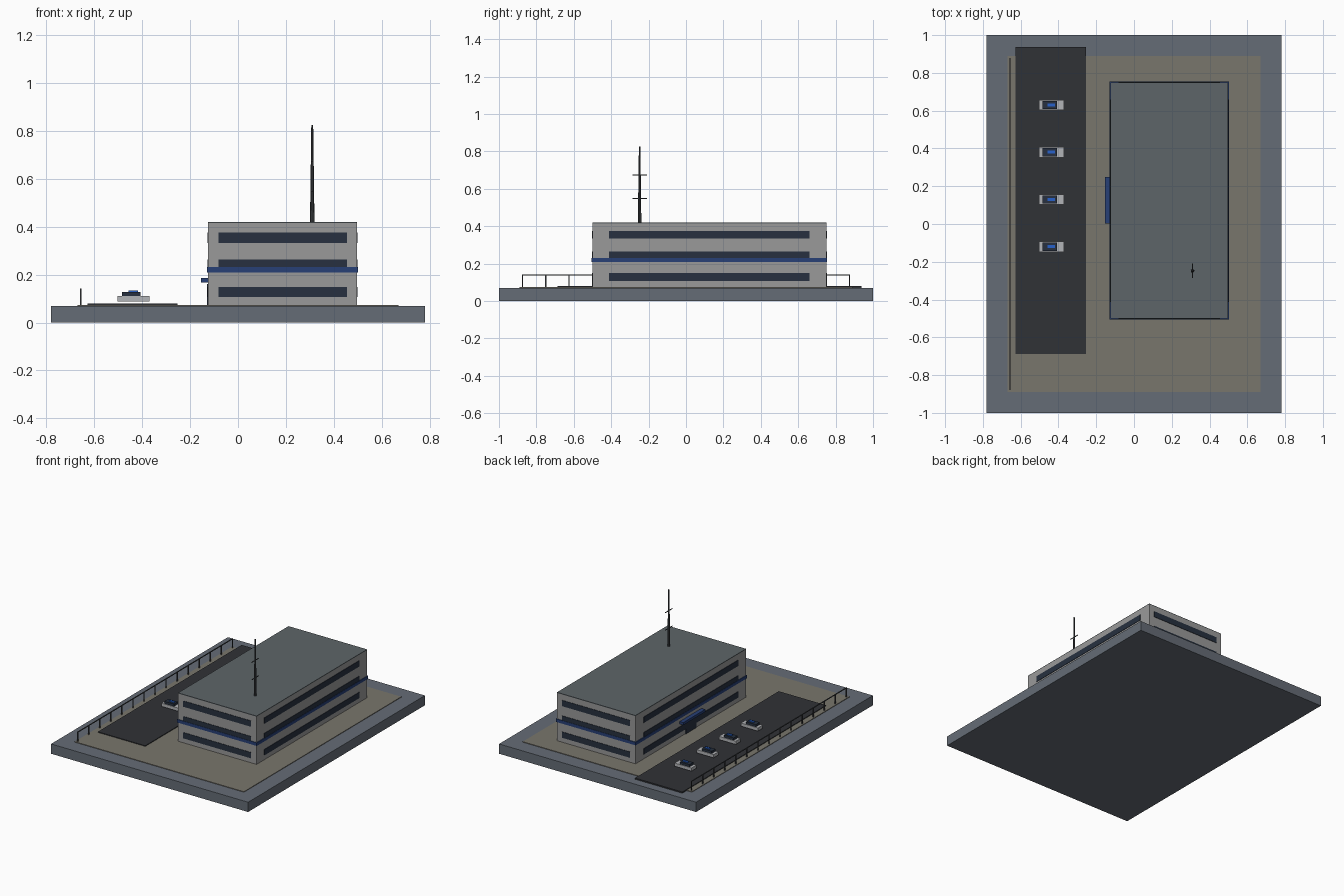
import bpy
import math

if "Cube" in bpy.data.objects:
    bpy.data.objects.remove(bpy.data.objects["Cube"])


def material(name, rgb):
    m = bpy.data.materials.new(name)
    m.diffuse_color = (*rgb, 1)
    m.use_nodes = True
    m.node_tree.nodes["Principled BSDF"].inputs["Base Color"].default_value = m.diffuse_color
    return m


SLATE = material("slate", (0.13, 0.15, 0.18))
PAVING = material("paving", (0.19, 0.18, 0.15))
ASPHALT = material("asphalt", (0.03, 0.032, 0.037))
WALL = material("wall", (0.32, 0.32, 0.32))
ROOF = material("roof", (0.11, 0.13, 0.14))
GLASS = material("glass", (0.02, 0.03, 0.05))
BLUE = material("blue", (0.02, 0.05, 0.18))
METAL = material("metal", (0.05, 0.055, 0.06))
PAINT = material("car_paint", (0.45, 0.46, 0.48))
BEACON = material("beacon", (0.02, 0.12, 0.6))


def box(name, x, y, z, mat):
    """Box from (min, max) ranges on each axis."""
    bpy.ops.mesh.primitive_cube_add(
        size=1, location=[(a + b) / 2 for a, b in (x, y, z)])
    ob = bpy.context.object
    ob.name = name
    ob.scale = [b - a for a, b in (x, y, z)]
    bpy.ops.object.transform_apply(location=False, rotation=False, scale=True)
    ob.data.materials.append(mat)
    return ob


# Ground slabs
box("base", (-0.78, 0.78), (-1, 1), (0, 0.07), SLATE)
box("yard", (-0.67, 0.67), (-0.89, 0.89), (0.06, 0.074), PAVING)
box("parking_strip", (-0.628, -0.253), (-0.688, 0.938), (0.066, 0.079), ASPHALT)

# Building shell, roof and blue band
X0, X1, Y0, Y1 = -0.125, 0.497, -0.5, 0.75
box("building", (X0, X1), (Y0, Y1), (0.07, 0.415), WALL)
box("roof", (X0, X1), (Y0, Y1), (0.415, 0.42), ROOF)
e = 0.005
box("band", (X0 - e, X1 + e), (Y0 - e, Y1 + e), (0.209, 0.231), BLUE)

# Window strips on all four sides of each floor
p = 0.003
for i, z in enumerate((0.107, 0.222, 0.333)):
    zr = (z, z + 0.042)
    for tag, y in (("front", Y0), ("back", Y1)):
        box(f"window_{tag}_{i}", (-0.082, 0.455), (y - p, y + p), zr, GLASS)
    for tag, x in (("left", X0), ("right", X1)):
        box(f"window_{tag}_{i}", (x - p, x + p), (-0.413, 0.66), zr, GLASS)

# Entrance
box("door", (X0 - 0.005, X0 + 0.005), (0.065, 0.185), (0.074, 0.162), GLASS)
box("canopy", (-0.154, X0 + 0.003), (0.002, 0.25), (0.168, 0.186), BLUE)

# Roof mast with two crossbars
MX, MY = 0.31, -0.248
bpy.ops.mesh.primitive_cone_add(vertices=8, radius1=0.0095, radius2=0.004,
                                depth=0.41, location=(MX, MY, 0.62))
mast = bpy.context.object
mast.name = "mast"
mast.data.materials.append(METAL)
for z in (0.548, 0.673):
    bpy.ops.mesh.primitive_cylinder_add(vertices=8, radius=0.003, depth=0.078,
                                        location=(MX, MY, z),
                                        rotation=(math.pi / 2, 0, 0))
    bar = bpy.context.object
    bar.name = "mast_crossbar"
    bar.data.materials.append(METAL)

# Parked cars
for y in (0.63, 0.38, 0.13, -0.12):
    box("car_body", (-0.504, -0.37), (y - 0.027, y + 0.027), (0.087, 0.11), PAINT)
    box("car_cabin", (-0.484, -0.408), (y - 0.022, y + 0.022), (0.11, 0.127), GLASS).data.materials[0] = GLASS
    box("car_beacon", (-0.457, -0.418), (y - 0.008, y + 0.008), (0.127, 0.133), BEACON)

# Fence along the left edge
FX, w = -0.657, 0.003
for i in range(15):
    y = -0.875 + 0.125 * i
    box("fence_post", (FX - w, FX + w), (y - w, y + w), (0.07, 0.142), METAL)
box("fence_rail", (FX - w, FX + w), (-0.878, 0.878), (0.137, 0.142), METAL)
